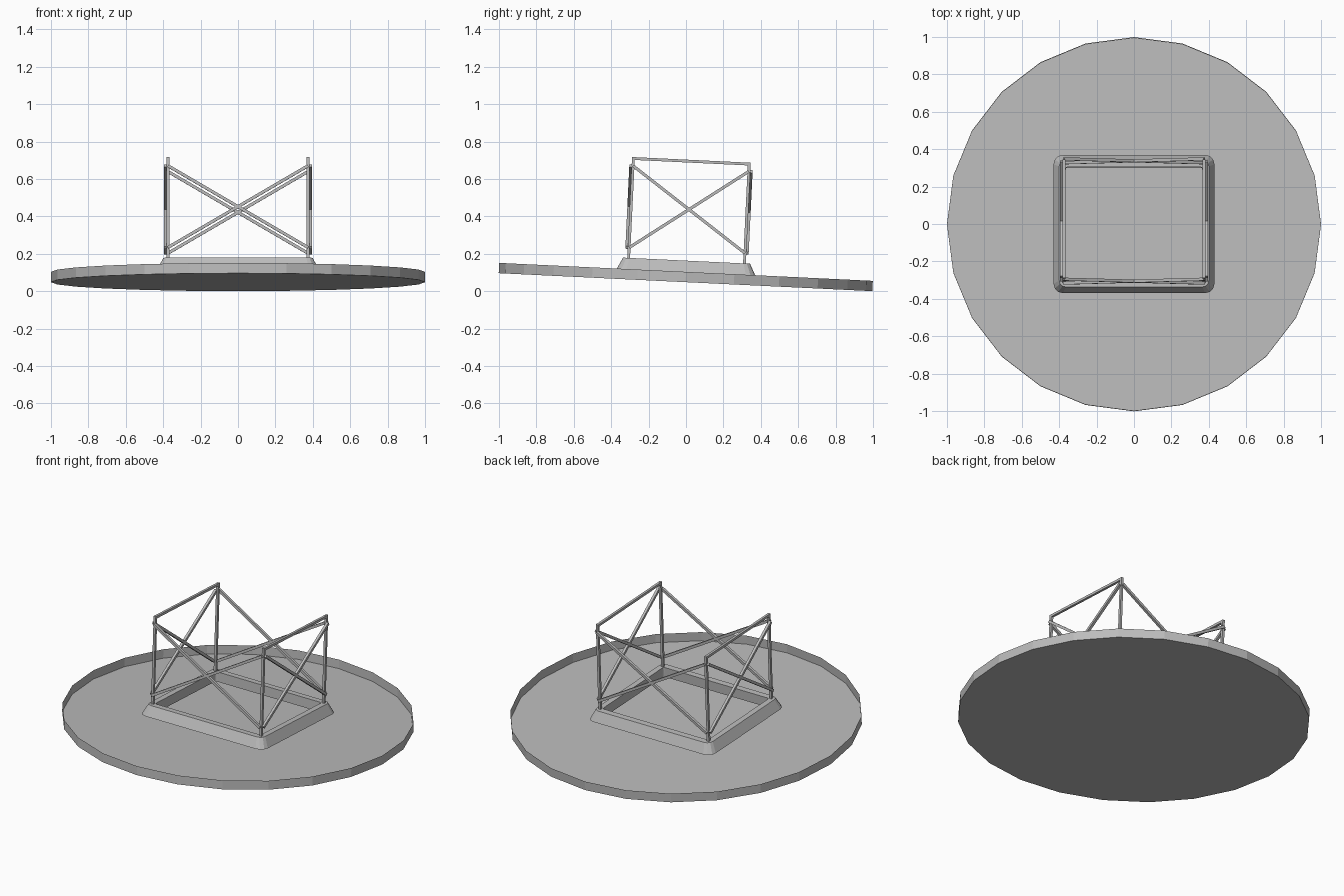
import bpy, bmesh, math
from mathutils import Vector, Matrix

if "Cube" in bpy.data.objects:
    bpy.data.objects.remove(bpy.data.objects["Cube"])

TILT = Matrix.Translation((0, 0, 0.103)) @ Matrix.Rotation(math.radians(-2.75), 4, 'X')

grey = bpy.data.materials.new("grey")
grey.diffuse_color = (0.5, 0.5, 0.5, 1)
grey.use_nodes = True
grey.node_tree.nodes["Principled BSDF"].inputs["Base Color"].default_value = grey.diffuse_color


def finish(name, bm):
    """Turn a bmesh into a grey object on the tilted platform plane."""
    mesh = bpy.data.meshes.new(name)
    bm.to_mesh(mesh)
    bm.free()
    mesh.materials.append(grey)
    obj = bpy.data.objects.new(name, mesh)
    obj.matrix_world = TILT
    bpy.context.collection.objects.link(obj)
    return obj


def rounded_rect(hx, hy, r, z, steps=3):
    """Corner-rounded rectangle outline, counter-clockwise."""
    pts = []
    for k, (sx, sy) in enumerate([(1, 1), (-1, 1), (-1, -1), (1, -1)]):
        for i in range(steps + 1):
            a = math.pi / 2 * (k + i / steps)
            pts.append((sx * (hx - r) + r * math.cos(a), sy * (hy - r) + r * math.sin(a), z))
    return pts


def bar(name, a, b, w):
    """Square bar between two points."""
    a, b = Vector(a), Vector(b)
    d = b - a
    bm = bmesh.new()
    bmesh.ops.create_cube(bm, size=1)
    m = (Matrix.Translation((a + b) / 2) @ d.to_track_quat('Z', 'Y').to_matrix().to_4x4()
         @ Matrix.Diagonal((w, w, d.length, 1)))
    bmesh.ops.transform(bm, matrix=m, verts=bm.verts)
    finish(name, bm)


# Round open tray: 24-sided floor and rim
bm = bmesh.new()
bmesh.ops.create_cone(bm, cap_ends=True, segments=24, radius1=1, radius2=1, depth=0.055,
                      matrix=Matrix.Translation((0, 0, -0.0275)))
bmesh.ops.delete(bm, geom=[f for f in bm.faces if f.normal.z > 0.5], context='FACES_ONLY')
finish("tray", bm)

# Sloped rectangular curb: outer slope, flat lip, inner wall
bm = bmesh.new()
loops = [[bm.verts.new(p) for p in rounded_rect(*args)] for args in
         [(0.43, 0.37, 0.05, 0), (0.40, 0.34, 0.035, 0.06),
          (0.365, 0.302, 0.01, 0.06), (0.365, 0.302, 0.01, 0)]]
for lo, hi in zip(loops, loops[1:]):
    n = len(lo)
    for i in range(n):
        j = (i + 1) % n
        bm.faces.new((lo[i], lo[j], hi[j], hi[i]))
finish("curb", bm)

# Posts, side rails and crossed braces
X, Y, OUT = 0.375, 0.31, 0.012
LOW, HIGH = 0.115, 0.553
for sx, side in ((-1, "left"), (1, "right")):
    for sy, end in ((-1, "front"), (1, "back")):
        bar(f"{end}_{side}_post", (sx * X, sy * Y, 0.05), (sx * X, sy * Y, 0.60), 0.015)
    bar(f"{side}_top_rail", (sx * X, -Y, 0.592), (sx * X, Y, 0.592), 0.015)
    for k in (-1, 1):
        x = sx * (X + OUT)
        bar(f"{side}_brace", (x, -k * Y, LOW), (x, k * Y, HIGH), 0.016)
for sy, end in ((-1, "front"), (1, "back")):
    for k in (-1, 1):
        y = sy * (Y + OUT)
        bar(f"{end}_brace", (-k * X, y, LOW), (k * X, y, HIGH), 0.016)
